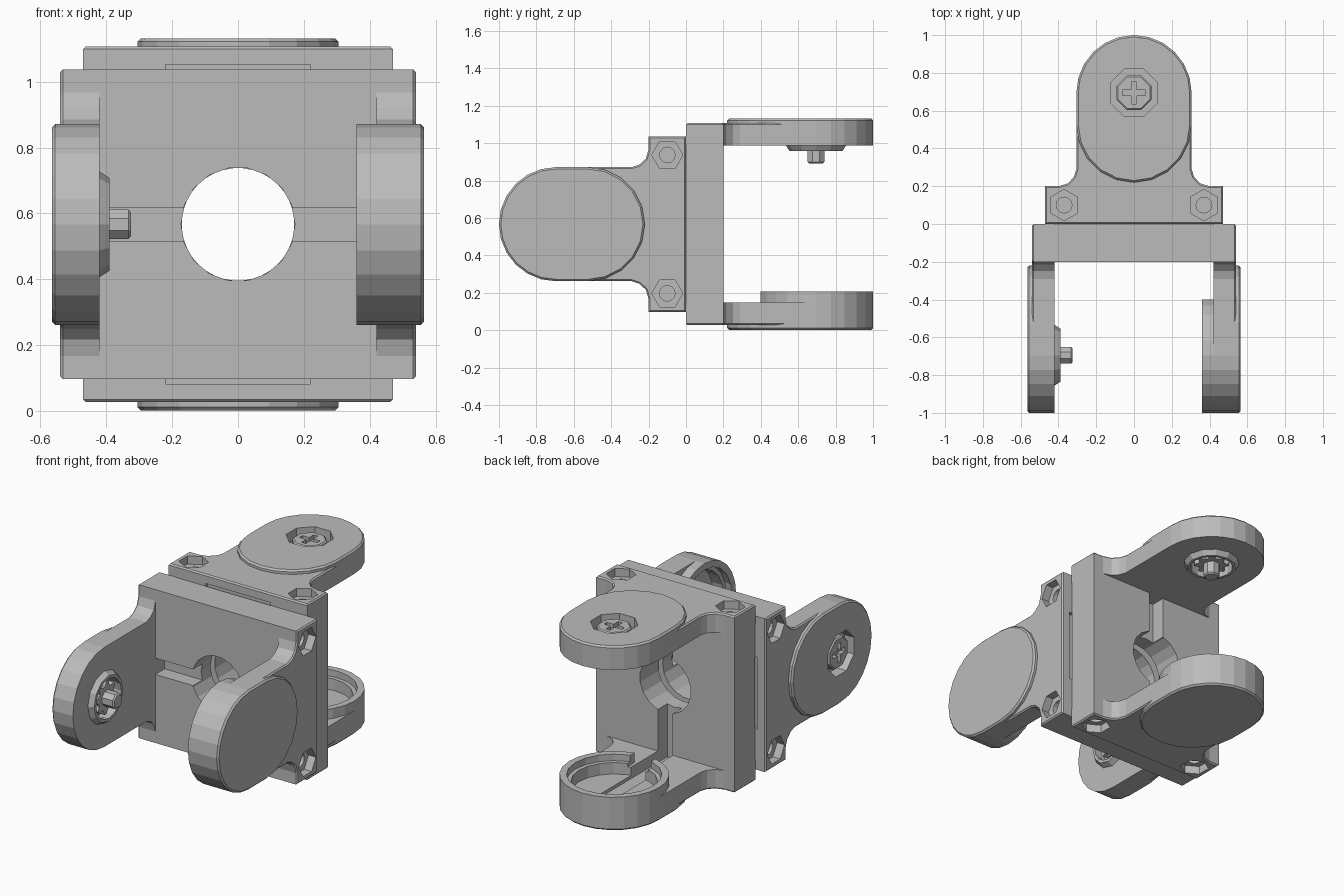
import bpy, bmesh, math
from mathutils import Matrix

old = bpy.data.objects.get("Cube")
if old:
    bpy.data.objects.remove(old)

grey = bpy.data.materials.new("matte grey")
grey.use_nodes = True
grey.diffuse_color = (0.5, 0.5, 0.5, 1)
bsdf = next(n for n in grey.node_tree.nodes if n.type == 'BSDF_PRINCIPLED')
bsdf.inputs["Base Color"].default_value = (0.5, 0.5, 0.5, 1)
bsdf.inputs["Roughness"].default_value = 0.6

MID = 0.567      # height of the hinge centre
OUT = 0.565      # outermost face of an arm
PLATE = 0.54     # outer face of an ear
INNER = 0.42     # inner face of an arm
PIVOT = 0.695    # distance of the pivot from the mating face
R = 0.305        # arm end radius


def arc(r, n, cx=0.0, cy=0.0, start=0.0, sweep=360.0):
    """Points on an arc; a full circle leaves out the repeated end."""
    count = n if sweep == 360 else n + 1
    angles = [math.radians(start + sweep * i / n) for i in range(count)]
    return [(cx + r * math.cos(a), cy + r * math.sin(a)) for a in angles]


def rect(a0, a1, b0, b1):
    return [(a0, b0), (a1, b0), (a1, b1), (a0, b1)]


def prism(name, pts, h0, h1, axis='u', bevel=0.0, taper=1.0):
    """Extrude an outline from h0 to h1; the bevel and taper are on the h1 end."""
    bm = bmesh.new()
    ca = sum(p[0] for p in pts) / len(pts)
    cb = sum(p[1] for p in pts) / len(pts)

    def put(a, b, h):
        return bm.verts.new((h, a, b) if axis == 'u' else (a, b, h))
    low = [put(a, b, h0) for a, b in pts]
    high = [put(ca + (a - ca) * taper, cb + (b - cb) * taper, h1) for a, b in pts]
    bm.faces.new(low)
    cap = bm.faces.new(high)
    n = len(pts)
    for i in range(n):
        j = (i + 1) % n
        bm.faces.new((low[i], low[j], high[j], high[i]))
    bmesh.ops.recalc_face_normals(bm, faces=bm.faces)
    if bevel:
        bmesh.ops.bevel(bm, geom=list(cap.edges), offset=bevel, segments=1,
                        affect='EDGES', profile=0.5)
    mesh = bpy.data.meshes.new(name)
    bm.to_mesh(mesh)
    bm.free()
    mesh.materials.append(grey)
    ob = bpy.data.objects.new(name, mesh)
    bpy.context.collection.objects.link(ob)
    return ob


def cut(ob, *cutters):
    """Subtract the cutters from the part and discard them."""
    for c in cutters:
        c.hide_render = True
        m = ob.modifiers.new("cut", 'BOOLEAN')
        m.operation, m.solver, m.object = 'DIFFERENCE', 'EXACT', c
    bpy.context.view_layer.update()
    deps = bpy.context.evaluated_depsgraph_get()
    mesh = bpy.data.meshes.new_from_object(ob.evaluated_get(deps))
    ob.modifiers.clear()
    ob.data = mesh
    for c in cutters:
        bpy.data.objects.remove(c)
    return ob


def arm_outline():
    """Broad ears at the base, concave shoulders and a round end."""
    side = [(0.47, 0.0), (0.47, 0.2), (0.4, 0.2), (0.35, 0.215),
            (0.318, 0.25), (R, 0.29)]
    return side + arc(R, 12, 0, PIVOT, 0, 180) + [(-a, b) for a, b in reversed(side)]


def stadium():
    return arc(R, 12, 0, PIVOT, 0, 180) + arc(R, 10, 0, 0.525, 180, 180)


def mating_recess():
    return prism("recess", rect(-0.485, 0.485, -0.22, 0.22), -0.1, 0.02, 'w')


def ear_sockets(s):
    """Hexagonal counterbores with a round screw hole in each ear."""
    tools = []
    for v in (-0.37, 0.37):
        tools.append(prism("counterbore", arc(0.083, 6, v, 0.1, 30), s * 0.49, s * 0.6))
        tools.append(prism("screw_hole", arc(0.042, 12, v, 0.1), s * 0.45, s * 0.6))
    return tools


def bracket(side, matrix):
    parts = []

    # Base block with shaft hole, cable channel and mating recess
    base = prism("base", rect(-INNER, INNER, -0.47, 0.47), 0.003, 0.2, 'w')
    parts.append(cut(base,
                     prism("hole", arc(0.173, 18), -0.1, 0.3, 'w'),
                     prism("channel", rect(-0.5, 0.5, -0.05, 0.05), 0.11, 0.3, 'w'),
                     mating_recess()))

    # Arm on the drive side, with a tapered outer pad
    arm = prism("drive_arm", arm_outline(), INNER, PLATE, bevel=0.008)
    bore = [(0.135, 8, 0.5, 0.6), (0.125, 16, 0.4, 0.46)]
    cut(arm, mating_recess(), *ear_sockets(1),
        *[prism("bore", arc(r, n, 0, PIVOT, 22.5), a, b) for r, n, a, b in bore])
    pad = prism("drive_pad", stadium(), 0.5, OUT, bevel=0.01)
    cut(pad, prism("bore", arc(0.135, 8, 0, PIVOT, 22.5), 0.4, 0.6))
    parts += [arm, pad]

    # Cross-slotted screw in the pad
    screw = prism("pivot_screw", arc(0.1, 8, 0, PIVOT, 22.5), 0.48, 0.55, bevel=0.008)
    cut(screw,
        prism("slot", rect(-0.06, 0.06, PIVOT - 0.014, PIVOT + 0.014), 0.525, 0.6),
        prism("slot", rect(-0.014, 0.014, PIVOT - 0.06, PIVOT + 0.06), 0.525, 0.6))
    parts.append(screw)

    # Collar, toothed hub and stub shaft on the inner face
    collar = prism("drive_collar", arc(0.16, 12, 0, PIVOT), INNER, 0.39, taper=0.88)
    cut(collar, prism("bore", arc(0.122, 16, 0, PIVOT), 0.3, 0.5))
    teeth = []
    for i in range(32):
        r = 0.1 if i % 4 < 2 else 0.075
        a = i * math.tau / 32
        teeth.append((r * math.cos(a), PIVOT + r * math.sin(a)))
    parts += [collar, prism("toothed_hub", teeth, 0.47, 0.405),
              prism("stub_shaft", arc(0.048, 8, 0, PIVOT, 22.5), 0.47, 0.325, bevel=0.008)]

    # Arm on the cup side: plate, outer pad and raised round wall
    cup_arm = prism("cup_arm", arm_outline(), -INNER, -PLATE, bevel=0.008)
    cut(cup_arm, mating_recess(), *ear_sockets(-1),
        prism("well", arc(0.24, 20, 0, PIVOT), -0.3, -0.47),
        prism("channel", rect(-0.05, 0.05, 0.11, PIVOT + 0.1), -0.3, -0.49))
    wall = prism("cup_wall", arc(R, 24, 0, PIVOT), -INNER, -0.36)
    cut(wall,
        prism("well", arc(0.265, 20, 0, PIVOT), -0.3, -0.4),
        prism("well", arc(0.24, 20, 0, PIVOT), -0.3, -0.5),
        prism("notch", rect(-0.07, 0.07, 0.3, PIVOT), -0.3, -0.5))
    parts += [cup_arm, prism("cup_pad", stadium(), -0.5, -OUT, bevel=0.01), wall]

    # Move the finished bracket into place
    for ob in parts:
        ob.name = side + "_" + ob.name
        ob.data.transform(matrix)
        ob.data.update()


# Two identical brackets back to back, one turned a quarter turn
bracket("front", Matrix(((-1, 0, 0, 0), (0, 0, -1, 0), (0, -1, 0, MID), (0, 0, 0, 1))))
bracket("back", Matrix(((0, 1, 0, 0), (0, 0, 1, 0), (1, 0, 0, MID), (0, 0, 0, 1))))
